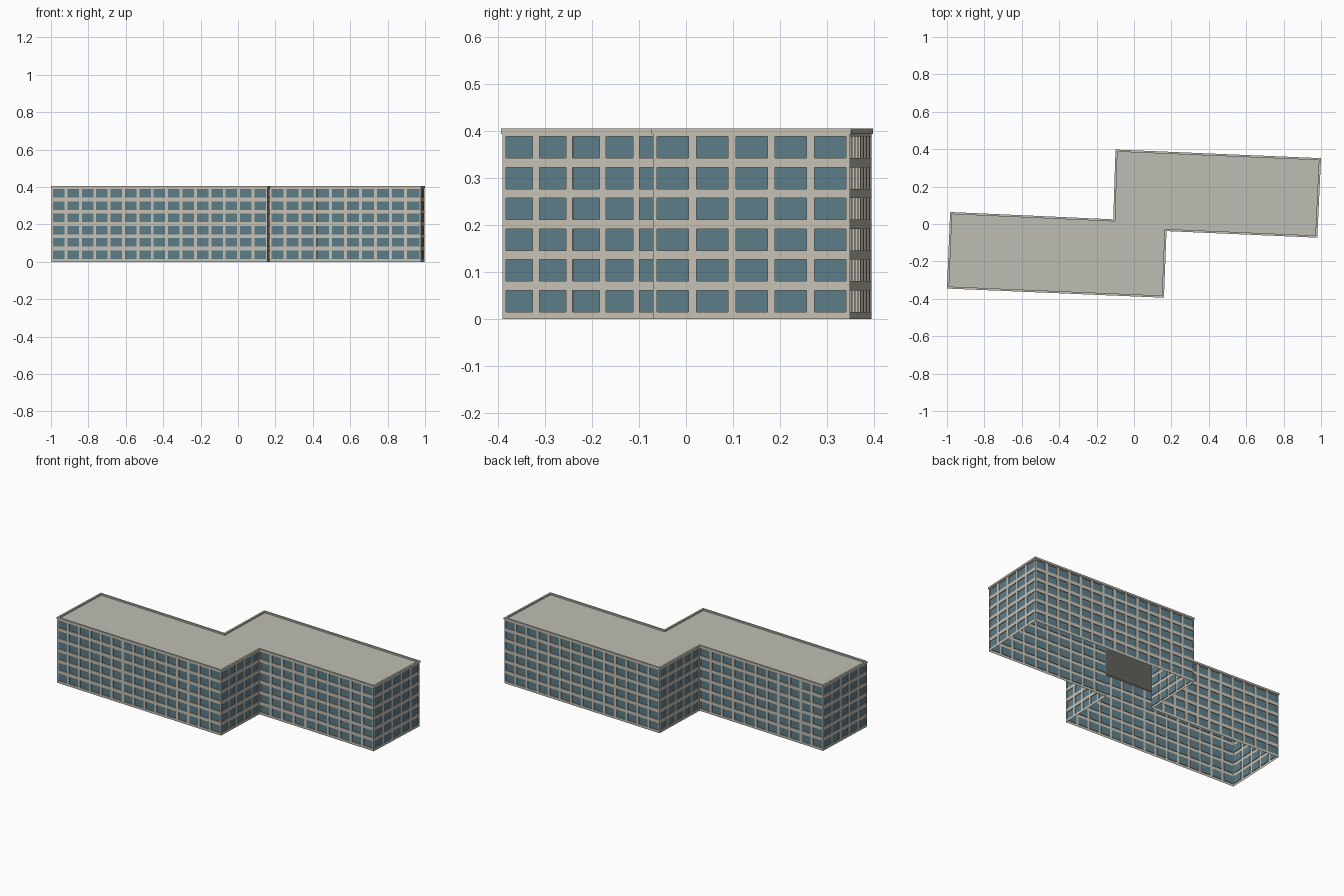
import bpy, bmesh
from mathutils import Vector

if "Cube" in bpy.data.objects:
    bpy.data.objects.remove(bpy.data.objects["Cube"])

# Outer outline of the stepped block, counter-clockwise
OUTLINE = [(-1, -.345), (.16, -.394), (.174, -.038), (.98, -.073),
           (1, .352), (-.099, .398), (-.111, .025), (-.983, .064)]
WALL_TOP, TOP = .396, .405
ROWS, ROW_H, SILL, WIN_H = 6, .0655, .015, .0455
RECESS = .004


def material(name, rgb):
    m = bpy.data.materials.new(name)
    m.diffuse_color = (*rgb, 1)
    m.use_nodes = True
    m.node_tree.nodes["Principled BSDF"].inputs["Base Color"].default_value = m.diffuse_color
    return m


STONE = material("stone_beige", (.565, .535, .465))
ROOF = material("roof_grey", (.52, .51, .455))
GLASS = material("glass_blue", (.110, .205, .250))


def inset(poly, d):
    """Move every side of the outline inwards by d, with mitred corners."""
    pts = [Vector(p) for p in poly]
    out = []
    for i, p in enumerate(pts):
        a = (p - pts[i - 1]).normalized()
        b = (pts[(i + 1) % len(pts)] - p).normalized()
        na, nb = Vector((-a.y, a.x)), Vector((-b.y, b.x))
        out.append(p + (na + nb) * d / (1 + na.dot(nb)))
    return out


def finish(name, bm, *mats):
    bmesh.ops.remove_doubles(bm, verts=bm.verts, dist=1e-5)
    me = bpy.data.meshes.new(name)
    bm.to_mesh(me)
    bm.free()
    for m in mats:
        me.materials.append(m)
    ob = bpy.data.objects.new(name, me)
    bpy.context.collection.objects.link(ob)


def facade(name, a, b):
    """One wall skin with a regular grid of recessed windows."""
    along = (b - a).normalized()
    inward = Vector((-along.y, along.x))
    length = (b - a).length
    n = round(length / .0785)
    pitch = length / n
    us, zs = [0], [0]
    for i in range(n):
        us += [(i + .1) * pitch, (i + .9) * pitch]
    for r in range(ROWS):
        zs += [SILL + r * ROW_H, SILL + r * ROW_H + WIN_H]
    us.append(length)
    zs.append(WALL_TOP)
    bm = bmesh.new()

    def quad(corners, mat=0):
        vs = []
        for u, z, d in corners:
            p = a + along * u + inward * d
            vs.append(bm.verts.new((p.x, p.y, z)))
        bm.faces.new(vs).material_index = mat

    for i, (u0, u1) in enumerate(zip(us, us[1:])):
        for j, (z0, z1) in enumerate(zip(zs, zs[1:])):
            ring = [(u0, z0), (u1, z0), (u1, z1), (u0, z1)]
            if i % 2 and j % 2:
                # glass pane and its four reveals
                quad([(u, z, RECESS) for u, z in ring], 1)
                for k in range(4):
                    p, q = ring[k], ring[(k + 1) % 4]
                    quad([(*p, 0), (*q, 0), (*q, RECESS), (*p, RECESS)])
            else:
                quad([(u, z, 0) for u, z in ring])
    finish(name, bm, STONE, GLASS)


# Walls, one per side of the outline; the underside stays open
wall = inset(OUTLINE, .003)
NAMES = ["front_left", "front_step", "front_right", "right_end",
         "back_right", "back_step", "back_left", "left_end"]
for i, name in enumerate(NAMES):
    facade(name + "_wall", wall[i], wall[(i + 1) % len(wall)])

# Flat roof deck
bm = bmesh.new()
bm.faces.new([bm.verts.new((p.x, p.y, WALL_TOP)) for p in wall])
finish("roof_deck", bm, ROOF)

# Low parapet, slightly overhanging the walls
bm = bmesh.new()
outer, inner = inset(OUTLINE, 0), inset(OUTLINE, .011)
loops = [(outer, WALL_TOP - .002), (outer, TOP), (inner, TOP), (inner, WALL_TOP - .002)]
rings = [[bm.verts.new((p.x, p.y, z)) for p in poly] for poly, z in loops]
for r in range(4):
    lo, hi = rings[r], rings[(r + 1) % 4]
    for i in range(len(lo)):
        k = (i + 1) % len(lo)
        bm.faces.new([lo[i], lo[k], hi[k], hi[i]])
finish("parapet", bm, STONE)
